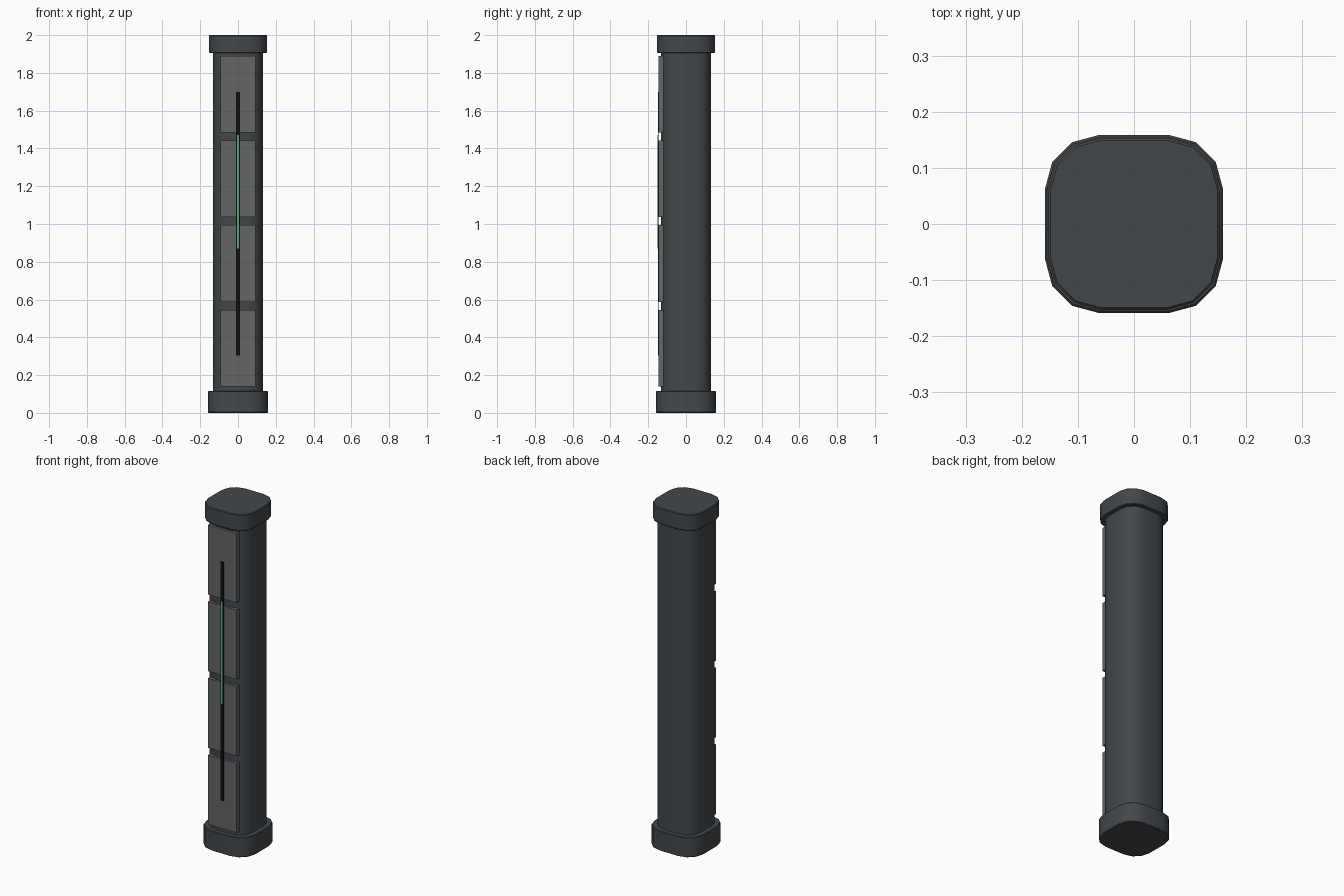
import bpy, bmesh, math

if "Cube" in bpy.data.objects:
    bpy.data.objects.remove(bpy.data.objects["Cube"])


def material(name, rgb):
    m = bpy.data.materials.new(name)
    m.diffuse_color = (*rgb, 1.0)
    m.use_nodes = True
    m.node_tree.nodes["Principled BSDF"].inputs["Base Color"].default_value = m.diffuse_color
    return m


SHELL = material("dark slate", (0.055, 0.064, 0.070))
PANEL = material("mid grey", (0.125, 0.128, 0.130))
SLOT = material("black", (0.004, 0.004, 0.004))
GLOW = material("green", (0.09, 0.45, 0.21))


def finish(bm, name, mat):
    bmesh.ops.recalc_face_normals(bm, faces=bm.faces)
    me = bpy.data.meshes.new(name)
    bm.to_mesh(me)
    bm.free()
    me.materials.append(mat)
    ob = bpy.data.objects.new(name, me)
    bpy.context.collection.objects.link(ob)
    return ob


def rounded_ring(half, radius, segments=3):
    """Square outline with rounded corners."""
    pts = []
    c = half - radius
    for q, (sx, sy) in enumerate(((1, 1), (-1, 1), (-1, -1), (1, -1))):
        for i in range(segments + 1):
            a = math.pi / 2 * (q + i / segments)
            pts.append((sx * c + radius * math.cos(a), sy * c + radius * math.sin(a)))
    return pts


def rounded_column(name, half, radius, z0, z1, mat, chamfer=0.0):
    """Vertical rounded-square prism with small rim chamfers."""
    bm = bmesh.new()
    levels = [(z0, half), (z1, half)]
    if chamfer:
        levels = [(z0, half - chamfer), (z0 + chamfer, half),
                  (z1 - chamfer, half), (z1, half - chamfer)]
    rings = [[bm.verts.new((x, y, z)) for x, y in rounded_ring(h, radius - (half - h))]
             for z, h in levels]
    n = len(rings[0])
    for a, b in zip(rings, rings[1:]):
        for i in range(n):
            bm.faces.new((a[i], a[(i + 1) % n], b[(i + 1) % n], b[i]))
    bm.faces.new(rings[0][::-1])
    bm.faces.new(rings[-1])
    ob = finish(bm, name, mat)
    bpy.ops.object.select_all(action='DESELECT')
    ob.select_set(True)
    bpy.context.view_layer.objects.active = ob
    bpy.ops.object.shade_smooth_by_angle(angle=math.radians(35))
    return ob


def box(name, half_x, y0, y1, z0, z1, mat):
    bm = bmesh.new()
    bmesh.ops.create_cube(bm, size=1.0)
    for v in bm.verts:
        v.co = (v.co.x * 2 * half_x,
                y0 if v.co.y < 0 else y1,
                z0 if v.co.z < 0 else z1)
    return finish(bm, name, mat)


# Main column and its two end caps
rounded_column("column", 0.132, 0.082, 0.10, 1.92, SHELL)
rounded_column("base_cap", 0.159, 0.098, 0.0, 0.117, SHELL, 0.004)
rounded_column("top_cap", 0.153, 0.094, 1.905, 2.0, SHELL, 0.004)

# Four raised front panels
for i in range(4):
    z = 0.14 + i * 0.448
    box(f"front_panel_{i + 1}", 0.0925, -0.145, -0.115, z, z + 0.406, PANEL)

# Thin dark strip with a green light on it
box("light_strip_backing", 0.010, -0.149, -0.1445, 0.305, 1.70, SLOT)
box("green_light", 0.005, -0.1505, -0.1485, 0.87, 1.47, GLOW)
